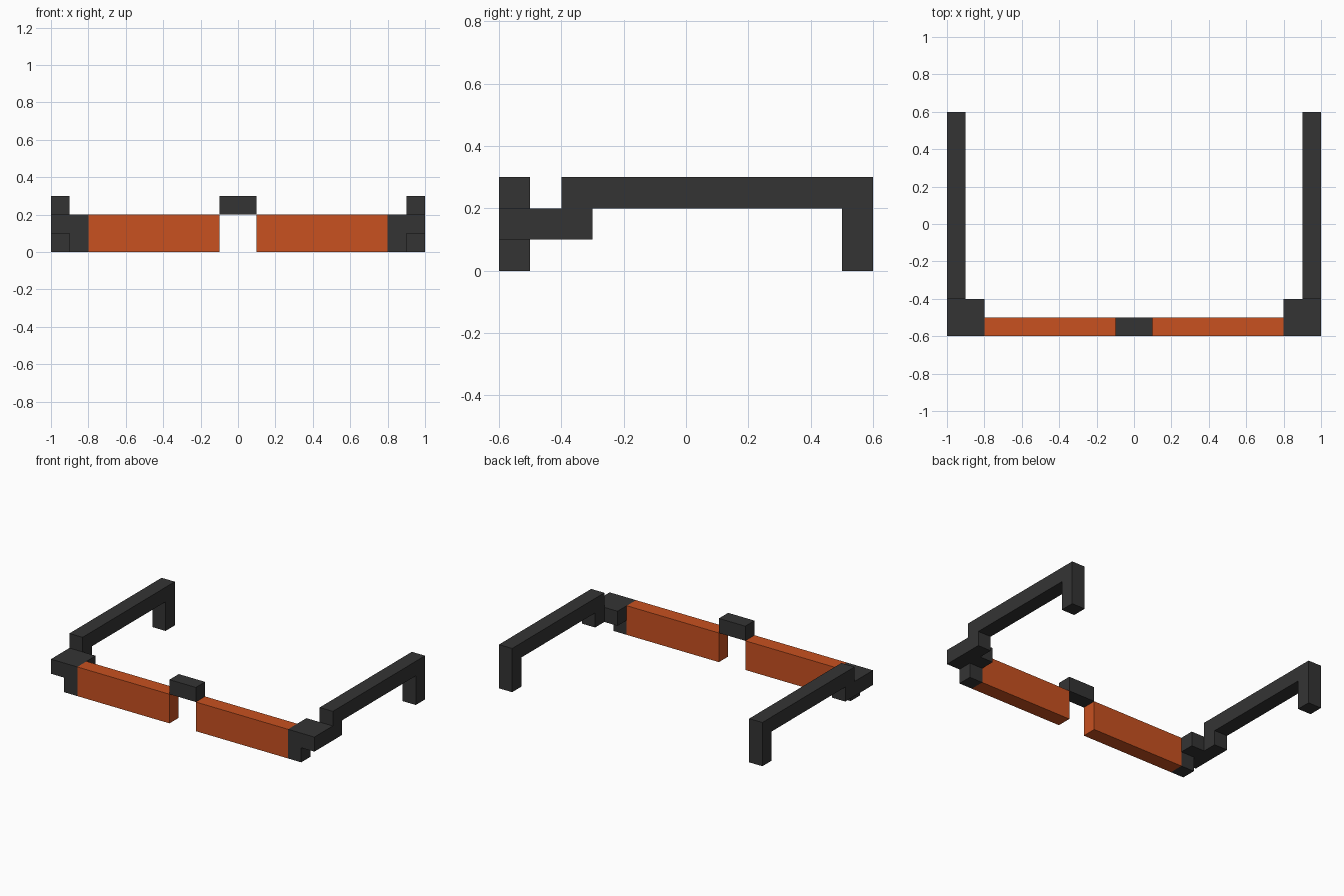
import bpy
import bmesh

if "Cube" in bpy.data.objects:
    bpy.data.objects.remove(bpy.data.objects["Cube"])


def make_material(name, rgb):
    mat = bpy.data.materials.new(name)
    mat.diffuse_color = (*rgb, 1.0)
    mat.use_nodes = True
    mat.node_tree.nodes["Principled BSDF"].inputs["Base Color"].default_value = mat.diffuse_color
    return mat


charcoal = make_material("charcoal", (0.034, 0.034, 0.034))
orange = make_material("burnt orange", (0.578, 0.082, 0.0145))


def side_profile(name, points, x0, x1, mat, mirror=True):
    """Extrude a (y, z) outline from x0 to x1, optionally mirrored across x."""
    bm = bmesh.new()
    face = bm.faces.new([bm.verts.new((x0, y, z)) for y, z in points])
    ext = bmesh.ops.extrude_face_region(bm, geom=[face])
    moved = [v for v in ext["geom"] if isinstance(v, bmesh.types.BMVert)]
    bmesh.ops.translate(bm, verts=moved, vec=(x1 - x0, 0, 0))
    bmesh.ops.recalc_face_normals(bm, faces=bm.faces)
    mesh = bpy.data.meshes.new(name)
    bm.to_mesh(mesh)
    bm.free()
    mesh.materials.append(mat)
    obj = bpy.data.objects.new(name, mesh)
    bpy.context.collection.objects.link(obj)
    if mirror:
        obj.modifiers.new("mirror", "MIRROR").use_mirror_merge = False
    return obj


def rect(y0, y1, z0, z1):
    return [(y0, z0), (y1, z0), (y1, z1), (y0, z1)]


# Lenses
side_profile("lenses", rect(-0.6, -0.5, 0.0, 0.2), 0.1, 0.8, orange)

# Nose bridge sitting above the gap
side_profile("bridge", rect(-0.6, -0.5, 0.2, 0.3), -0.1, 0.1, charcoal, mirror=False)

# Stepped hinge blocks beside the lenses
side_profile("hinges", [(-0.6, 0.0), (-0.5, 0.0), (-0.5, 0.1), (-0.4, 0.1),
                        (-0.4, 0.2), (-0.6, 0.2)], 0.8, 0.9, charcoal)

# Temple arms: front step, long bar and turned-down ear hook
side_profile("temple_arms", [(-0.6, 0.1), (-0.3, 0.1), (-0.3, 0.2), (0.5, 0.2),
                             (0.5, 0.0), (0.6, 0.0), (0.6, 0.3), (-0.4, 0.3),
                             (-0.4, 0.2), (-0.6, 0.2)], 0.9, 1.0, charcoal)
